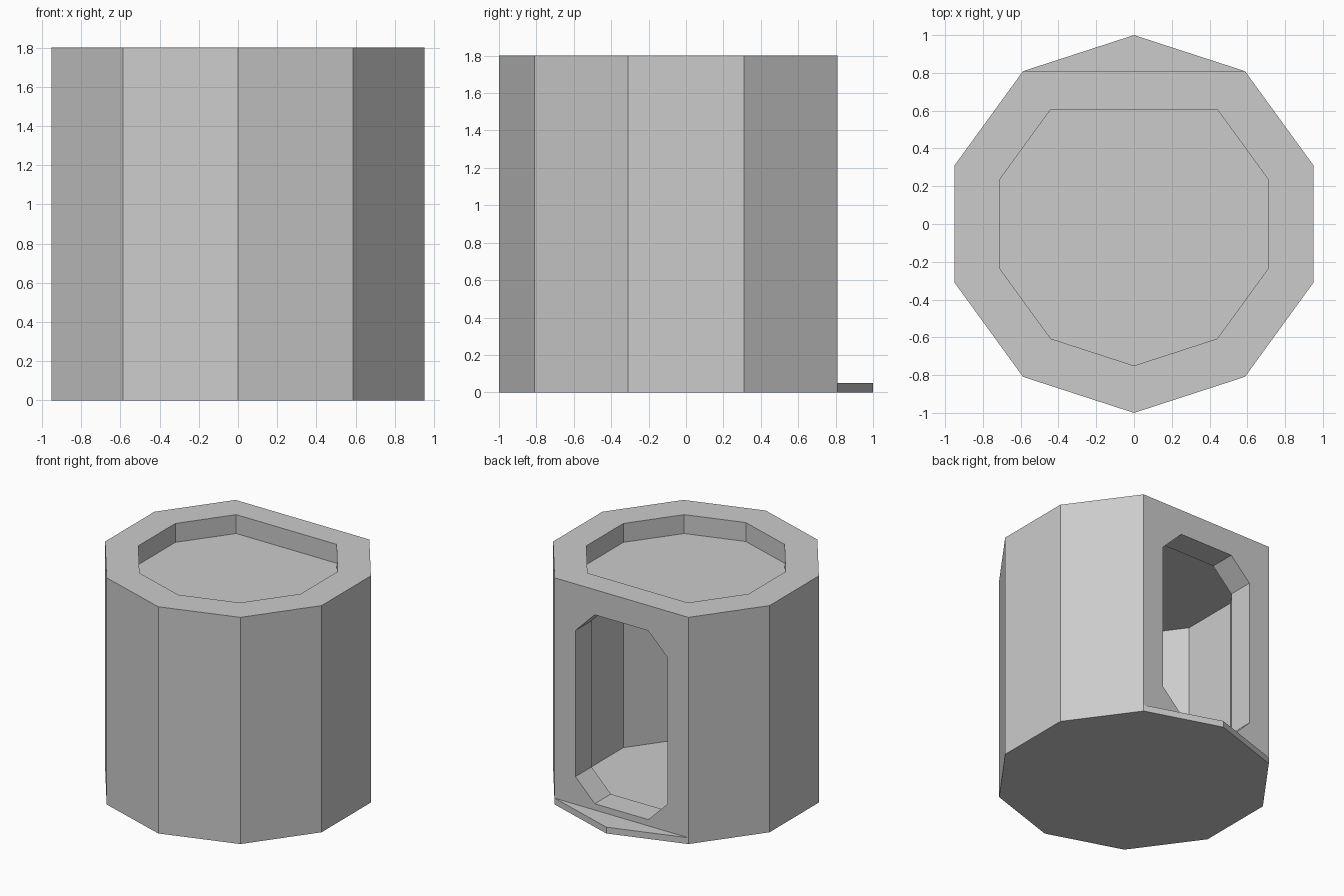
import bpy, bmesh
from math import sin, cos, radians
from mathutils import Vector

if "Cube" in bpy.data.objects:
    bpy.data.objects.remove(bpy.data.objects["Cube"])


def prism(name, points, offset):
    """Solid made by sweeping a planar outline along an offset vector."""
    bm = bmesh.new()
    face = bm.faces.new([bm.verts.new(p) for p in points])
    new = bmesh.ops.extrude_face_region(bm, geom=[face])["geom"]
    verts = [v for v in new if isinstance(v, bmesh.types.BMVert)]
    bmesh.ops.translate(bm, verts=verts, vec=Vector(offset))
    bmesh.ops.recalc_face_normals(bm, faces=bm.faces)
    mesh = bpy.data.meshes.new(name)
    bm.to_mesh(mesh)
    bm.free()
    obj = bpy.data.objects.new(name, mesh)
    bpy.context.collection.objects.link(obj)
    return obj


def carve(body, cutter):
    """Subtract the cutter from the body and discard it."""
    mod = body.modifiers.new("cut", "BOOLEAN")
    mod.operation = "DIFFERENCE"
    mod.solver = "EXACT"
    mod.object = cutter
    cutter.hide_render = True
    bpy.context.view_layer.objects.active = body
    bpy.ops.object.modifier_apply(modifier=mod.name)
    bpy.data.objects.remove(cutter)


def ring(radius, z, first=0):
    """Decagon outline starting at the back point; first=1 drops that point."""
    angles = [radians(90 + 36 * k) for k in range(first, 10)]
    return [(radius * cos(a), radius * sin(a), z) for a in angles]


HEIGHT, STEP, WALL_Y = 1.8, 0.05, cos(radians(36))

# Ten-sided housing
body = prism("housing", ring(1, 0), (0, 0, HEIGHT))

# Flat back, leaving a thin step at the bottom
carve(body, prism("back_cutter",
                  [(-1, WALL_Y, STEP), (1, WALL_Y, STEP), (1, 1.2, STEP), (-1, 1.2, STEP)],
                  (0, 0, 2)))

# Recess in the top
carve(body, prism("recess_cutter", ring(0.75, 1.65, 1), (0, 0, 0.4)))

# Hollow interior
carve(body, prism("cavity_cutter", ring(0.75, 0.02, 1), (0, 0, 1.615)))

# Chamfered doorway through the back wall
w, c, low, high = 0.405, 0.17, 0.10, 1.60
half = [(w - c, low), (w, low + c), (w, high - c), (w - c, high)]
outline = half + [(-x, z) for x, z in reversed(half)]
carve(body, prism("doorway_cutter", [(x, 0.5, z) for x, z in outline], (0, 0.5, 0)))
